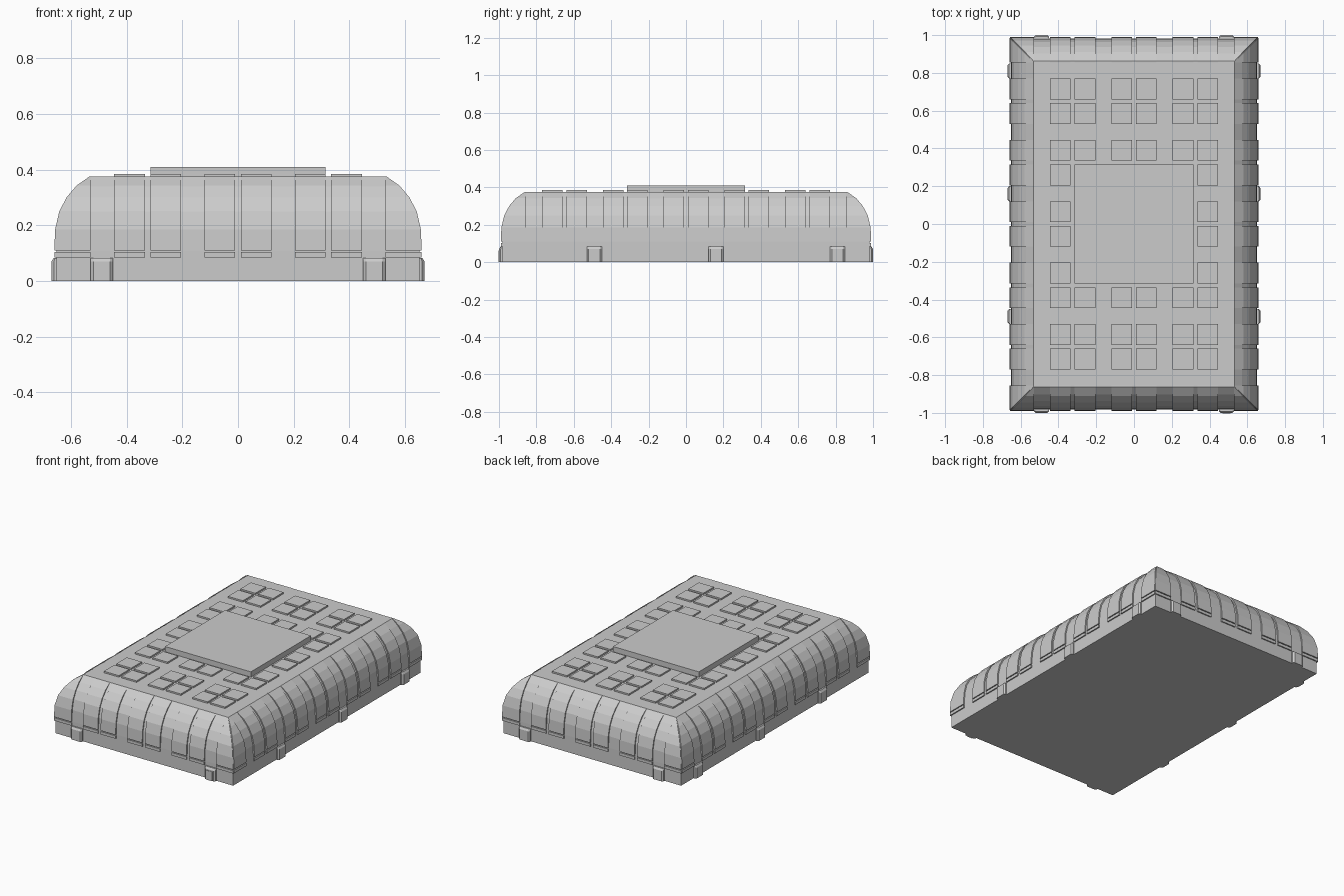
import bpy, bmesh, math

cube = bpy.data.objects.get("Cube")
if cube:
    bpy.data.objects.remove(cube)

grey = bpy.data.materials.new("light_grey")
grey.use_nodes = True
grey.diffuse_color = (0.6, 0.6, 0.6, 1)
grey.node_tree.nodes["Principled BSDF"].inputs["Base Color"].default_value = (0.6, 0.6, 0.6, 1)

HX, HY, TOP = 0.652, 0.982, 0.375      # half width, half length, roof height
LIFT = 0.008                           # how far the cladding stands off the shell
CENTRES = [0.065, 0.26, 0.39, 0.585, 0.715, 0.91]
HALF = 0.055                           # half width of a panel
# Curved eave: inset from the wall, and height
EAVE = [(0, 0.11), (0.003, 0.185), (0.018, 0.25), (0.045, 0.3), (0.08, 0.34), (0.12, TOP)]


def finish(bm, name):
    bmesh.ops.recalc_face_normals(bm, faces=bm.faces)
    mesh = bpy.data.meshes.new(name)
    bm.to_mesh(mesh)
    bm.free()
    mesh.materials.append(grey)
    obj = bpy.data.objects.new(name, mesh)
    bpy.context.collection.objects.link(obj)
    return obj


def add_loft(bm, rings):
    """Skin a stack of equal rings and cap both ends."""
    loops = [[bm.verts.new(p) for p in ring] for ring in rings]
    n = len(loops[0])
    for a, b in zip(loops, loops[1:]):
        for i in range(n):
            j = (i + 1) % n
            bm.faces.new((a[i], a[j], b[j], b[i]))
    bm.faces.new(loops[0])
    bm.faces.new(loops[-1])


def add_box(bm, x0, x1, y0, y1, z0, z1):
    add_loft(bm, [[(x0, y0, z), (x1, y0, z), (x1, y1, z), (x0, y1, z)] for z in (z0, z1)])


def to_side(side, along, out, z):
    """Place a point on one of the four walls: 0 front, 1 right, 2 back, 3 left."""
    return [(along, -out, z), (out, along, z), (-along, out, z), (-out, -along, z)][side]


def add_wall_loft(bm, side, outlines):
    add_loft(bm, [[to_side(side, *p) for p in ring] for ring in outlines])


# Main shell with mitred curved eaves
bm = bmesh.new()
rings = []
for d, z in [(0, 0)] + EAVE:
    x, y = HX - d, HY - d
    rings.append([(-x, -y, z), (x, -y, z), (x, y, z), (-x, y, z)])
add_loft(bm, rings)
finish(bm, "main_shell")

# Curved cladding strips and the short blocks below them
strips, blocks = bmesh.new(), bmesh.new()
for side in range(4):
    reach, length = (HY, HX) if side % 2 == 0 else (HX, HY)
    for c in [c for c in CENTRES if c < length]:
        corner = c + HALF > length - EAVE[-1][0]
        for sign in (-1, 1):
            rings = []
            for d, z in EAVE:
                lift = LIFT if z < TOP else 0.001
                inner = c - HALF
                outer = length - d + lift * 0.5 if corner else c + HALF
                outer = max(outer, inner + 0.002)
                a, b = sign * inner, sign * outer
                rings.append([(a, reach - d - 0.01, z), (b, reach - d - 0.01, z),
                              (b, reach - d + lift, z + lift * d * 4),
                              (a, reach - d + lift, z + lift * d * 4)])
            add_wall_loft(strips, side, rings)
            a, b = sign * (c - HALF), sign * (length + 0.004 if corner else c + HALF)
            add_wall_loft(blocks, side, [[(a, reach - 0.01, z), (b, reach - 0.01, z),
                                          (b, reach + LIFT, z), (a, reach + LIFT, z)]
                                         for z in (0.085, 0.104)])
finish(strips, "curved_wall_panels")
finish(blocks, "wall_blocks")

# Square roof panels, left out under the central deck
bm = bmesh.new()
for cx in CENTRES[:3]:
    for cy in CENTRES[:5]:
        if cx < 0.3 and cy < 0.3:
            continue
        for sx in (-1, 1):
            for sy in (-1, 1):
                x, y = sx * cx, sy * cy
                add_box(bm, x - HALF, x + HALF, y - HALF, y + HALF, TOP - 0.01, TOP + 0.01)
finish(bm, "roof_panels")

# Central raised deck
bm = bmesh.new()
add_box(bm, -0.315, 0.315, -0.315, 0.315, TOP - 0.01, 0.41)
finish(bm, "roof_deck")

# Wall buttresses with chamfered outer corners
bm = bmesh.new()
positions = {0: (-0.49, 0.49), 1: (-0.49, 0.16, 0.81), 2: (-0.49, 0.49), 3: (-0.81, -0.16, 0.49)}
for side, spots in positions.items():
    reach = HY if side % 2 == 0 else HX
    for c in spots:
        rings = []
        for z, out in ((0, 0.018), (0.07, 0.018), (0.083, 0.01)):
            rings.append([(c - 0.04, reach - 0.01, z), (c + 0.04, reach - 0.01, z),
                          (c + 0.04, reach + out * 0.5, z), (c + 0.03, reach + out, z),
                          (c - 0.03, reach + out, z), (c - 0.04, reach + out * 0.5, z)])
        add_wall_loft(bm, side, rings)
finish(bm, "wall_buttresses")

# Front door with its lintel
bm = bmesh.new()
add_box(bm, 0.468, 0.512, -HY - 0.021, -HY, 0, 0.062)
finish(bm, "front_door")
